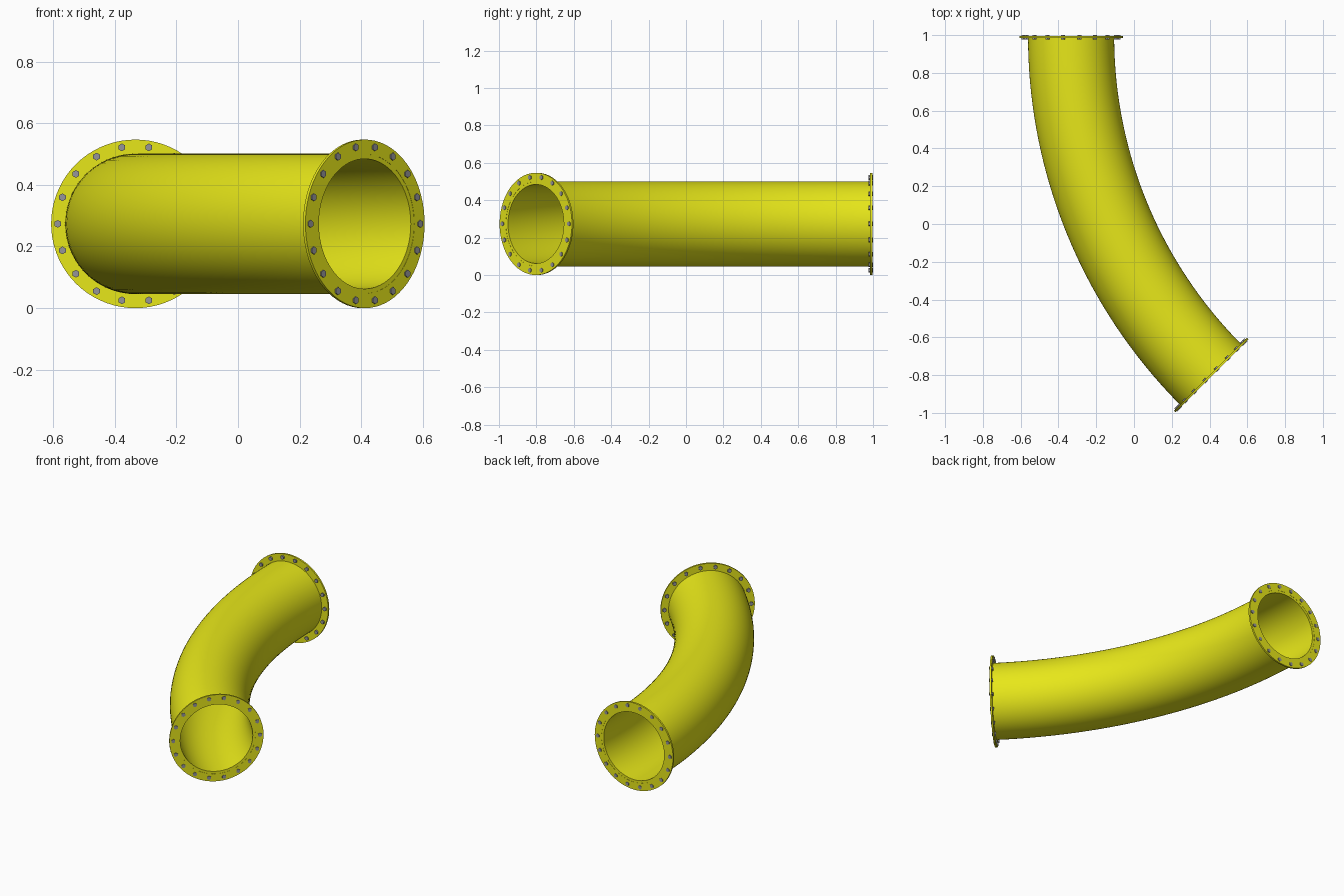
import bpy, bmesh
from math import sin, cos, pi, radians
from mathutils import Vector, Matrix

if "Cube" in bpy.data.objects:
    bpy.data.objects.remove(bpy.data.objects["Cube"])

R, BEND, ZC = 2.542, pi / 4, 0.2735
CENTRE = Vector((-0.333 + R, 0.995, ZC))
UP = Vector((0, 0, 1))

def frame(a):
    """Centreline point, tangent and sideways vector at bend angle a."""
    side = Vector((-cos(a), -sin(a), 0))
    return CENTRE + side * R, Vector((sin(a), -cos(a), 0)), side

def material(name, col):
    m = bpy.data.materials.new(name)
    m.diffuse_color = (*col, 1)
    m.use_nodes = True
    m.node_tree.nodes["Principled BSDF"].inputs["Base Color"].default_value = m.diffuse_color
    return m

def finish(bm, name, mat, smooth=True):
    bmesh.ops.recalc_face_normals(bm, faces=bm.faces)
    me = bpy.data.meshes.new(name)
    bm.to_mesh(me)
    bm.free()
    ob = bpy.data.objects.new(name, me)
    bpy.context.collection.objects.link(ob)
    me.materials.append(mat)
    if smooth:
        bpy.ops.object.select_all(action='DESELECT')
        ob.select_set(True)
        bpy.context.view_layer.objects.active = ob
        bpy.ops.object.shade_smooth_by_angle(angle=radians(35))
    return ob

def loft(name, rings, mat, n=72):
    """Closed loft through rings of (bend angle, radius, offset along tangent)."""
    bm = bmesh.new()
    loops = []
    for a, r, off in rings:
        p, t, s = frame(a)
        loops.append([bm.verts.new(p + t * off + (s * cos(2 * pi * i / n) + UP * sin(2 * pi * i / n)) * r)
                      for i in range(n)])
    for k, A in enumerate(loops):
        B = loops[(k + 1) % len(loops)]
        for i in range(n):
            j = (i + 1) % n
            bm.faces.new((A[i], A[j], B[j], B[i]))
    return finish(bm, name, mat)

yellow = material("yellow_paint", (0.8, 0.8, 0.01))
steel = material("bolt_steel", (0.3, 0.3, 0.32))

# Curved pipe wall: outer skin forward, inner skin back
steps = [BEND * i / 48 for i in range(49)]
loft("pipe_bend", [(a, 0.228, 0) for a in steps] + [(a, 0.211, 0) for a in reversed(steps)], yellow)

for label, a, d in (("back", 0, 1), ("front", BEND, -1)):
    # Flat ring flange around the pipe mouth
    loft(label + "_flange", [(a, 0.2735, -0.001 * d), (a, 0.2735, 0.010 * d),
                             (a, 0.226, 0.010 * d), (a, 0.226, -0.001 * d)], yellow)
    # Ring of 18 hexagonal bolts: head and nut on a shank through the flange
    p, t, s = frame(a)
    bm = bmesh.new()
    for i in range(18):
        w = 2 * pi * i / 18
        for r, lo, hi, seg in ((0.0125, 0.010, 0.018, 6), (0.0125, -0.005, -0.001, 6)):
            pos = p + (s * cos(w) + UP * sin(w)) * 0.252 + t * d * (lo + hi) / 2
            rot = t.to_track_quat('Z', 'Y').to_matrix().to_4x4()
            bmesh.ops.create_cone(bm, cap_ends=True, segments=seg, radius1=r, radius2=r,
                                  depth=hi - lo, matrix=Matrix.Translation(pos) @ rot)
    finish(bm, label + "_bolts", steel, smooth=False)
